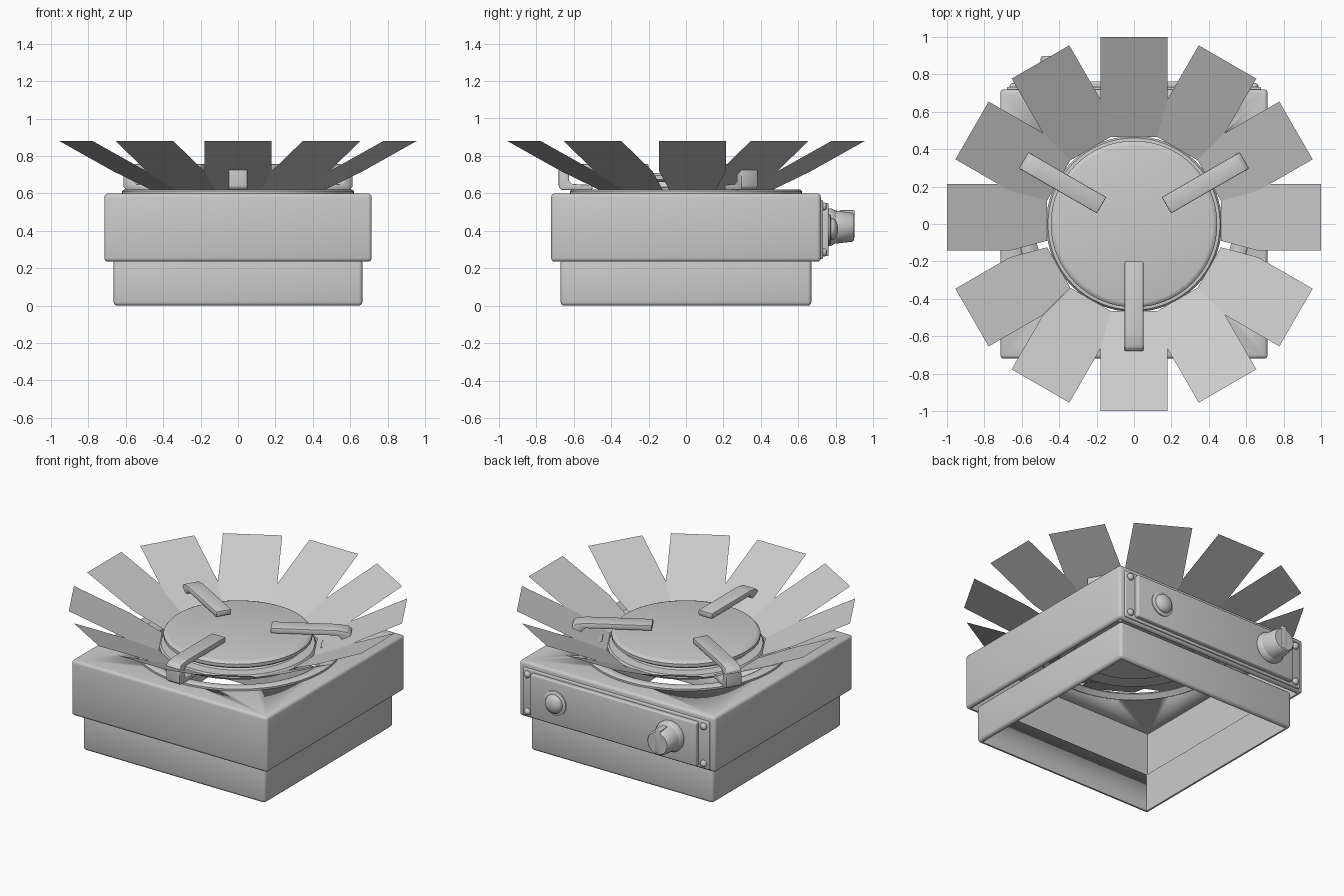
import bpy, bmesh, math
from mathutils import Matrix, Vector

old = bpy.data.objects.get("Cube")
if old:
    bpy.data.objects.remove(old, do_unlink=True)

steel = bpy.data.materials.new("brushed_grey")
steel.use_nodes = True
GREY = (0.6, 0.6, 0.6, 1)
steel.diffuse_color = GREY
steel.node_tree.nodes["Principled BSDF"].inputs["Base Color"].default_value = GREY


def finish(name, bm, smooth=True):
    bmesh.ops.recalc_face_normals(bm, faces=bm.faces)
    mesh = bpy.data.meshes.new(name)
    bm.to_mesh(mesh)
    bm.free()
    mesh.materials.append(steel)
    ob = bpy.data.objects.new(name, mesh)
    bpy.context.collection.objects.link(ob)
    if smooth:
        bpy.ops.object.select_all(action="DESELECT")
        ob.select_set(True)
        bpy.context.view_layer.objects.active = ob
        bpy.ops.object.shade_smooth_by_angle(angle=math.radians(40))
    return ob


def box(name, lo, hi, bevel=0.0, matrix=Matrix()):
    lo, hi = Vector(lo), Vector(hi)
    bm = bmesh.new()
    bmesh.ops.create_cube(bm, size=1)
    for v in bm.verts:
        v.co = (lo + hi) / 2 + v.co * (hi - lo)
    if bevel:
        bmesh.ops.bevel(bm, geom=bm.edges[:], offset=bevel, segments=3,
                        profile=0.5, affect="EDGES")
    bm.transform(matrix)
    return finish(name, bm)


def lathe(name, profile, matrix=Matrix(), steps=64):
    """Spin (radius, height) points around the local z axis."""
    bm = bmesh.new()
    verts = [bm.verts.new((r, 0, z)) for r, z in profile]
    edges = [bm.edges.new(p) for p in zip(verts, verts[1:])]
    bmesh.ops.spin(bm, geom=verts + edges, cent=(0, 0, 0), axis=(0, 0, 1),
                   angle=math.tau, steps=steps)
    bmesh.ops.remove_doubles(bm, verts=bm.verts, dist=0.0005)
    bm.transform(matrix)
    return finish(name, bm)


def cut(ob, *cutters):
    """Subtract the cutters and bake the result."""
    for c in cutters:
        mod = ob.modifiers.new("cut", "BOOLEAN")
        mod.operation, mod.solver, mod.object = "DIFFERENCE", "EXACT", c
    bpy.context.view_layer.update()
    dg = bpy.context.evaluated_depsgraph_get()
    baked = bpy.data.meshes.new_from_object(ob.evaluated_get(dg))
    ob.modifiers.clear()
    ob.data = baked
    for c in cutters:
        bpy.data.objects.remove(c, do_unlink=True)


# Housing: hollow upper box with a round burner opening, open underneath
housing = box("housing", (-.715, -.72, .235), (.715, .72, .6), .02)
cut(housing,
    box("housing_hollow", (-.69, -.695, 0), (.69, .695, .57)),
    lathe("burner_opening", [(0, .4), (.57, .4), (.57, .8), (0, .8)]))

# Base: hollow frame, slightly narrower than the housing
base = box("base_frame", (-.665, -.67, 0), (.665, .67, .25), .02)
cut(base, box("base_hollow", (-.64, -.645, -.1), (.64, .645, .5)))

# Rim around the opening
lathe("opening_rim", [(.56, .565), (.62, .595), (.62, .612), (.61, .62),
                      (.57, .62), (.55, .61), (.53, .59), (.56, .565)])

# Burner: stepped pan below a broad flat cap
lathe("burner_pan", [(0, .59), (.35, .59), (.36, .6), (.46, .6), (.47, .615),
                     (.46, .63), (.4, .635), (.37, .67), (0, .67)])
lathe("burner_cap", [(0, .66), (.425, .66), (.445, .675), (.445, .695),
                     (.435, .706), (.42, .71), (0, .71)])

# Wind guard: twelve thin flared petals, joined up to the notches
PETALS = 12
HALF = .178
INNER, OUTER = .465, 1.0
slope = math.tan(math.pi / PETALS)
height = lambda r: .62 + (r - INNER) * .26 / (OUTER - INNER)
bm = bmesh.new()
for i in range(PETALS):
    spin = Matrix.Rotation(math.tau * i / PETALS, 4, "Z")
    side = abs((spin @ Vector((1, 0, 0))).x) > .99
    shift = Vector((0, .035 if side else 0, 0))
    notch = HALF / slope
    outline = [(INNER, -INNER * slope), (notch, -HALF), (OUTER, -HALF),
               (OUTER, HALF), (notch, HALF), (INNER, INNER * slope)]
    bm.faces.new([bm.verts.new(spin @ Vector((r, w, height(r))) + shift)
                  for r, w in outline])
finish("wind_guard", bm, smooth=False)

# Pan supports: three hooked arms reaching over the burner cap
arm = [(.2, .722), (.2, .757), (.6, .757), (.66, .748), (.68, .73), (.68, .635),
       (.665, .618), (.5, .618), (.5, .645), (.61, .65), (.625, .665),
       (.625, .7), (.6, .722)]
for name, deg in (("front", -90), ("left", 30), ("right", 150)):
    bm = bmesh.new()
    face = bm.faces.new([bm.verts.new((r, -.05, z)) for r, z in arm])
    out = bmesh.ops.extrude_face_region(bm, geom=[face])["geom"]
    bmesh.ops.translate(bm, vec=(0, .1, 0),
                        verts=[g for g in out if isinstance(g, bmesh.types.BMVert)])
    bmesh.ops.recalc_face_normals(bm, faces=bm.faces)
    bmesh.ops.bevel(bm, geom=bm.edges[:], offset=.006, segments=2,
                    profile=0.5, affect="EDGES")
    bm.transform(Matrix.Rotation(math.radians(deg), 4, "Z"))
    finish("pan_support_" + name, bm)

# Control panel on the back
box("panel_plate", (-.68, .71, .25), (.68, .732, .565), .006)
box("panel_face", (-.605, .72, .265), (.605, .762, .55), .008)


def on_back(x, y, z):
    return Matrix.Translation((x, y, z)) @ Matrix.Rotation(-math.pi / 2, 4, "X")


def dome(radius, rise, base=0.0):
    return [(radius, 0)] + [(radius * math.cos(a), base + rise * math.sin(a))
                            for a in (math.pi / 2 * k / 6 for k in range(7))]


for x in (-.643, .643):
    for z in (.285, .53):
        lathe("panel_screw", dome(.022, .018, .004), on_back(x, .732, z), 16)

# Igniter button
lathe("igniter_collar", [(0, 0), (.08, 0), (.08, .008), (.07, .014), (0, .014)],
      on_back(.42, .76, .41), 32)
lathe("igniter_button", dome(.06, .035, .005), on_back(.42, .772, .41), 32)

# Control knob with a pointer ridge
knob = on_back(-.42, .76, .42)
lathe("knob_collar", [(0, 0), (.1, 0), (.1, .015), (.09, .035), (.07, .055), (0, .055)],
      knob, 40)
lathe("knob_body", [(0, .04), (.088, .04), (.078, .13), (.07, .138), (0, .138)], knob, 32)
box("knob_pointer", (-.018, -.09, .06), (.018, .06, .14), .005, knob)
